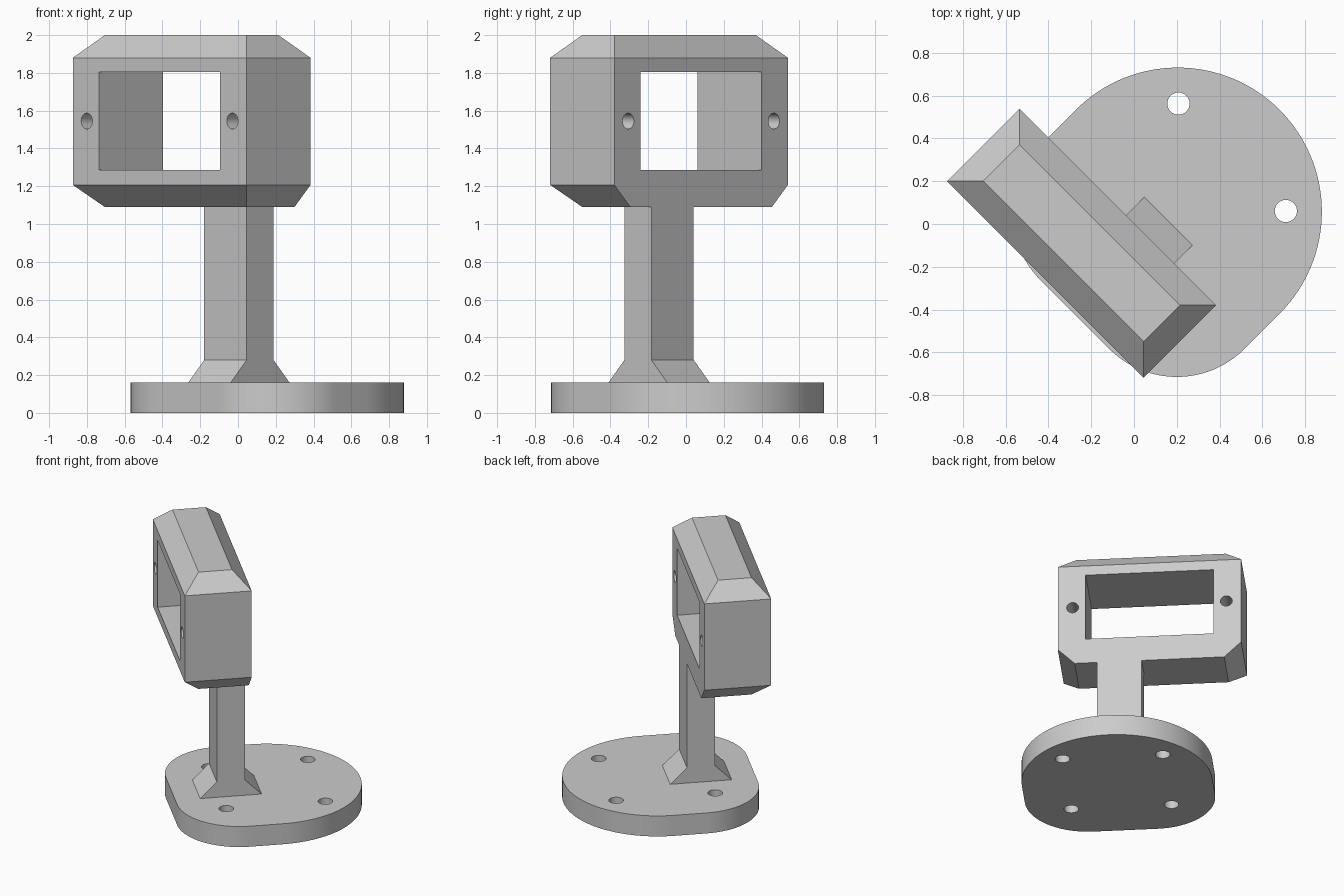
import bpy
import bmesh
from math import pi, cos, sin

if "Cube" in bpy.data.objects:
    bpy.data.objects.remove(bpy.data.objects["Cube"], do_unlink=True)

GREY = (0.6, 0.6, 0.6, 1)
grey = bpy.data.materials.new("plain grey")
grey.use_nodes = True
grey.diffuse_color = GREY
grey.node_tree.nodes["Principled BSDF"].inputs["Base Color"].default_value = GREY

TURN = -pi / 4      # the whole bracket is turned an eighth about z
STEM_X = 0.104      # axis shared by stem and base
HEAD_X = -0.11      # centre of the head
BACK = 0.003        # flush back face of head and stem


def loft(name, rings):
    """Solid skinned through closed rings of equal length, bottom to top."""
    bm = bmesh.new()
    loops = [[bm.verts.new(p) for p in ring] for ring in rings]
    n = len(loops[0])
    for low, high in zip(loops, loops[1:]):
        for i in range(n):
            j = (i + 1) % n
            bm.faces.new((low[i], low[j], high[j], high[i]))
    bm.faces.new(loops[0][::-1])
    bm.faces.new(loops[-1])
    bmesh.ops.recalc_face_normals(bm, faces=bm.faces)
    mesh = bpy.data.meshes.new(name)
    bm.to_mesh(mesh)
    bm.free()
    mesh.materials.append(grey)
    obj = bpy.data.objects.new(name, mesh)
    obj.rotation_euler.z = TURN
    bpy.context.collection.objects.link(obj)
    return obj


def rect(cx, half, y0, y1, z):
    return [(cx - half, y0, z), (cx + half, y0, z), (cx + half, y1, z), (cx - half, y1, z)]


def arc(cx, cy, r, start, end, steps):
    angles = [start + (end - start) * i / steps for i in range(steps + 1)]
    return [(cx + r * cos(a), cy + r * sin(a)) for a in angles]


def combine(obj, other, operation):
    bpy.context.view_layer.update()
    mod = obj.modifiers.new("combine", "BOOLEAN")
    mod.operation, mod.solver, mod.object = operation, "EXACT", other
    bpy.context.view_layer.objects.active = obj
    bpy.ops.object.modifier_apply(modifier=mod.name)
    bpy.data.objects.remove(other, do_unlink=True)


def hole(x, y, z, r, axis):
    """Round cutter through the base (axis z) or the head (axis y)."""
    ring = arc(0, 0, r, 0, 2 * pi, 32)[:-1]
    if axis == "z":
        return loft("cutter", [[(x + a, y + b, z + d) for a, b in ring] for d in (-0.3, 0.3)])
    return loft("cutter", [[(x + a, y + d, z + b) for a, b in ring] for d in (-0.5, 0.5)])


# Base: half round at the back, rounded corners at the front
outline = (arc(STEM_X, 0.185, 0.674, 0, pi, 64)
           + arc(STEM_X - 0.227, -0.048, 0.447, pi, 1.5 * pi, 24)
           + arc(STEM_X + 0.227, -0.048, 0.447, 1.5 * pi, 2 * pi, 24))
base = loft("base_plate", [[(x, y, z) for x, y in outline] for z in (0, 0.16)])
for sx in (-1, 1):
    for sy in (-1, 1):
        combine(base, hole(STEM_X + sx * 0.355, 0.19 + sy * 0.355, 0.08, 0.052, "z"), "DIFFERENCE")

# Head: chamfered block, its lower back edge left square
FRONT, CUT, HALF = -0.477, 0.12, 0.65
head = loft("head_and_stem", [
    rect(HEAD_X, HALF - CUT, FRONT + CUT, BACK, 1.09),
    rect(HEAD_X, HALF, FRONT, BACK, 1.207),
    rect(HEAD_X, HALF, FRONT, BACK, 1.88),
    rect(HEAD_X, HALF - CUT, FRONT + CUT, BACK - CUT, 2.0)])

# Stem: square post flaring to front and back at its foot
stem = loft("stem", [
    rect(STEM_X, 0.159, -0.198 - CUT, BACK + CUT, 0.16),
    rect(STEM_X, 0.159, -0.198, BACK, 0.28),
    rect(STEM_X, 0.159, -0.198, BACK, 1.2)])
combine(head, stem, "UNION")

# Window and screw holes through the head
window = loft("cutter", [rect(HEAD_X, 0.453, -0.8, 0.3, z) for z in (1.285, 1.805)])
combine(head, window, "DIFFERENCE")
for side in (-1, 1):
    combine(head, hole(HEAD_X + side * 0.545, -0.24, 1.545, 0.042, "y"), "DIFFERENCE")

# Smooth curved walls, crisp edges
bpy.ops.object.select_all(action="DESELECT")
for obj in (base, head):
    obj.select_set(True)
bpy.context.view_layer.objects.active = head
bpy.ops.object.shade_smooth_by_angle(angle=pi / 6)
